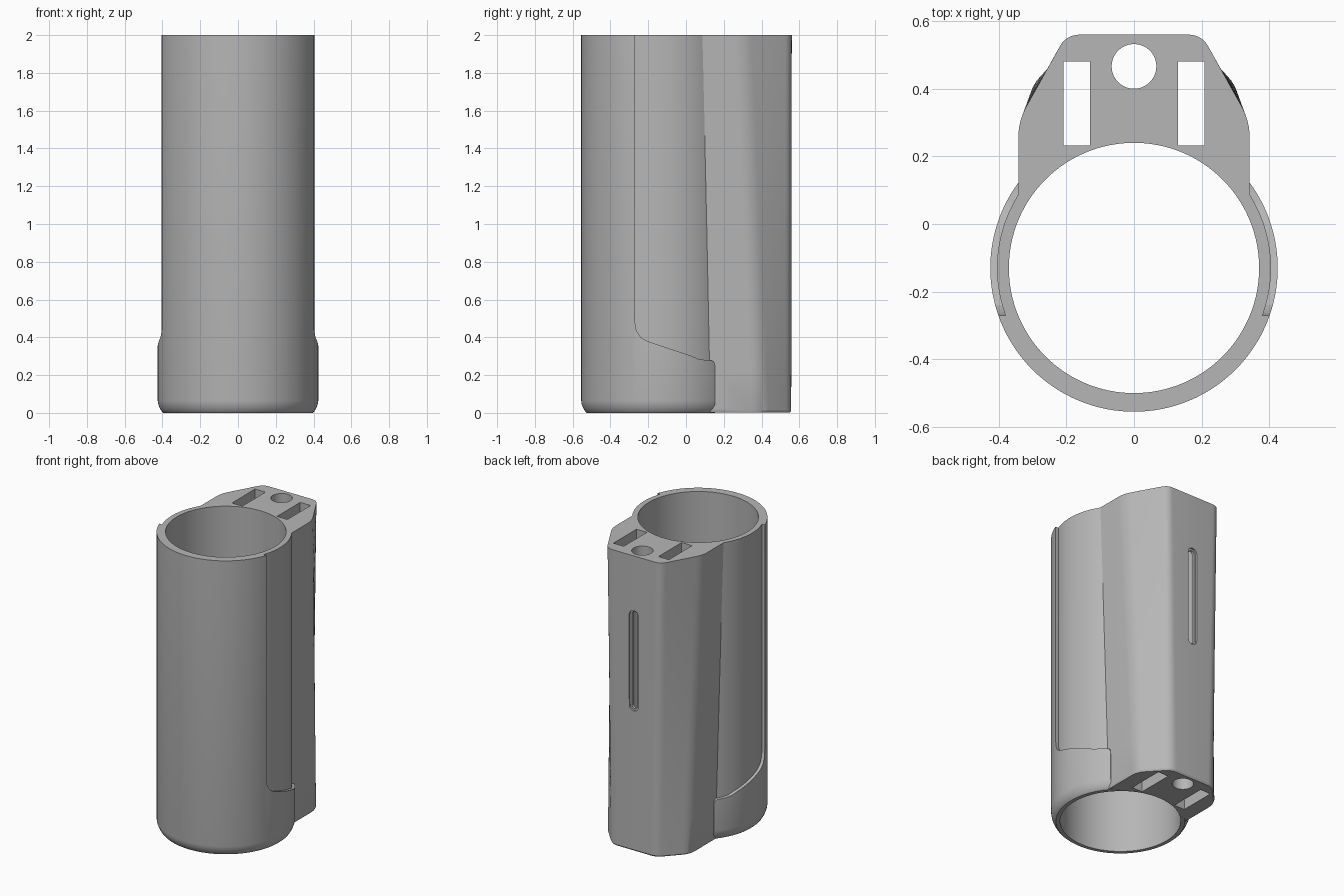
import bpy, bmesh, math
from mathutils import Vector

if "Cube" in bpy.data.objects:
    bpy.data.objects.remove(bpy.data.objects["Cube"], do_unlink=True)

grey = bpy.data.materials.new("plain_grey")
grey.use_nodes = True
colour = (0.47, 0.47, 0.47, 1)
grey.diffuse_color = colour
grey.node_tree.nodes["Principled BSDF"].inputs["Base Color"].default_value = colour

TUBE_Y = -0.13      # tube axis
SEGMENTS = 128


def loft(name, rings):
    """Closed solid through equally long rings of points."""
    bm = bmesh.new()
    loops = [[bm.verts.new(p) for p in ring] for ring in rings]
    n = len(loops[0])
    for a, b in zip(loops, loops[1:]):
        for i in range(n):
            j = (i + 1) % n
            bm.faces.new((a[i], a[j], b[j], b[i]))
    bm.faces.new(loops[0][::-1])
    bm.faces.new(loops[-1])
    bmesh.ops.recalc_face_normals(bm, faces=bm.faces)
    mesh = bpy.data.meshes.new(name)
    bm.to_mesh(mesh)
    bm.free()
    mesh.materials.append(grey)
    obj = bpy.data.objects.new(name, mesh)
    bpy.context.collection.objects.link(obj)
    return obj


def lathe(name, profile, y=TUBE_Y):
    """Solid of revolution about a vertical axis from (radius, z) pairs."""
    turns = [math.tau * i / SEGMENTS for i in range(SEGMENTS)]
    return loft(name, [[(r * math.cos(t), y + r * math.sin(t), z) for t in turns]
                       for r, z in profile])


def box(name, x0, x1, y0, y1, z0, z1):
    return loft(name, [[(x0, y0, z), (x1, y0, z), (x1, y1, z), (x0, y1, z)]
                       for z in (z0, z1)])


def combine(target, other, operation):
    """Apply a boolean and drop the helper."""
    mod = target.modifiers.new(operation, "BOOLEAN")
    mod.operation, mod.solver, mod.object = operation, "EXACT", other
    bpy.context.view_layer.objects.active = target
    bpy.ops.object.modifier_apply(modifier=mod.name)
    bpy.data.objects.remove(other, do_unlink=True)


def rounded(before, corner, after, size, steps=6):
    """Points of a soft corner."""
    c = Vector(corner)
    a = c + (Vector(before) - c).normalized() * size
    b = c + (Vector(after) - c).normalized() * size
    return [a * (1 - t) ** 2 + c * 2 * t * (1 - t) + b * t * t
            for t in (i / steps for i in range(steps + 1))]


def bracket_section(side, back, z, inset=0.0):
    """Mirrored outline of the rear block from its side and back corners."""
    start, middle = (side[0], 0.0), (0.0, back[1])
    half = [Vector(start)] + rounded(start, side, back, 0.05) + rounded(side, back, middle, 0.04)
    half = [p * (1 - inset) for p in half]
    return [(p.x, p.y, z) for p in half] + [(-p.x, p.y, z) for p in reversed(half)]


def capsule(name, half_width, z0, z1, y0, y1):
    """Upright slot shape, extruded along y."""
    ring = []
    for i in range(26):
        t = math.pi * (i if i < 13 else i - 1) / 12
        z = z1 - half_width if i < 13 else z0 + half_width
        ring.append((half_width * math.cos(t), z + half_width * math.sin(t)))
    return loft(name, [[(x, y, z) for x, z in ring] for y in (y0, y1)])


# Outer sleeve with a softened foot
body = lathe("holder_body", [(0.395, 0), (0.404, 0.008), (0.414, 0.025), (0.422, 0.045),
                             (0.425, 0.065), (0.425, 2.1)])

# Side recesses: everything behind the front shell and above the low collar
recess = [(-0.27, 2.3), (-0.27, 0.48), (-0.262, 0.435), (-0.24, 0.4), (-0.2, 0.378),
          (0.02, 0.305), (0.06, 0.287), (0.1, 0.28), (0.135, 0.278), (0.148, 0.27),
          (0.153, 0.25), (0.153, -0.2), (0.9, -0.2), (0.9, 2.3)]
combine(body, loft("recess_cutter", [[(x, y, z) for y, z in recess] for x in (-0.7, 0.7)]),
        "DIFFERENCE")

# Thinner inner sleeve showing in the recesses
combine(body, lathe("inner_sleeve", [(0.39, 0.02), (0.405, 0.06), (0.405, 2.15)]), "UNION")

# Rear block, twisting slightly from foot to rim
LOW = (Vector((0.311, 0.4)), Vector((0.165, 0.557)))
HIGH = (Vector((0.342, 0.305)), Vector((0.2, 0.56)))
sections = [bracket_section(*LOW, 0.001, 0.012)]
for i in range(11):
    z = 0.012 + (2.2 - 0.012) * i / 10
    f = z / 2
    sections.append(bracket_section(LOW[0].lerp(HIGH[0], f), LOW[1].lerp(HIGH[1], f), z))
combine(body, loft("rear_block", sections), "UNION")

# Level rim
combine(body, box("rim_cutter", -1, 1, -1, 1, 2, 3), "DIFFERENCE")

# Main bore, round channel and two strap channels
combine(body, lathe("bore_cutter", [(0.37, -0.5), (0.37, 2.5)]), "DIFFERENCE")
combine(body, lathe("channel_cutter", [(0.066, -0.5), (0.066, 2.5)], 0.466), "DIFFERENCE")
for s in (-1, 1):
    x0, x1 = sorted((s * 0.13, s * 0.208))
    combine(body, box("strap_cutter", x0, x1, 0.232, 0.48, -0.5, 2.5), "DIFFERENCE")

# Stepped slot in the back wall, opening into the round channel
combine(body, capsule("slot_lip_cutter", 0.034, 0.95, 1.63, 0.548, 0.7), "DIFFERENCE")
combine(body, capsule("slot_cutter", 0.022, 0.962, 1.618, 0.47, 0.7), "DIFFERENCE")

bpy.ops.object.select_all(action="DESELECT")
body.select_set(True)
bpy.context.view_layer.objects.active = body
bpy.ops.object.shade_smooth_by_angle(angle=math.radians(25))
